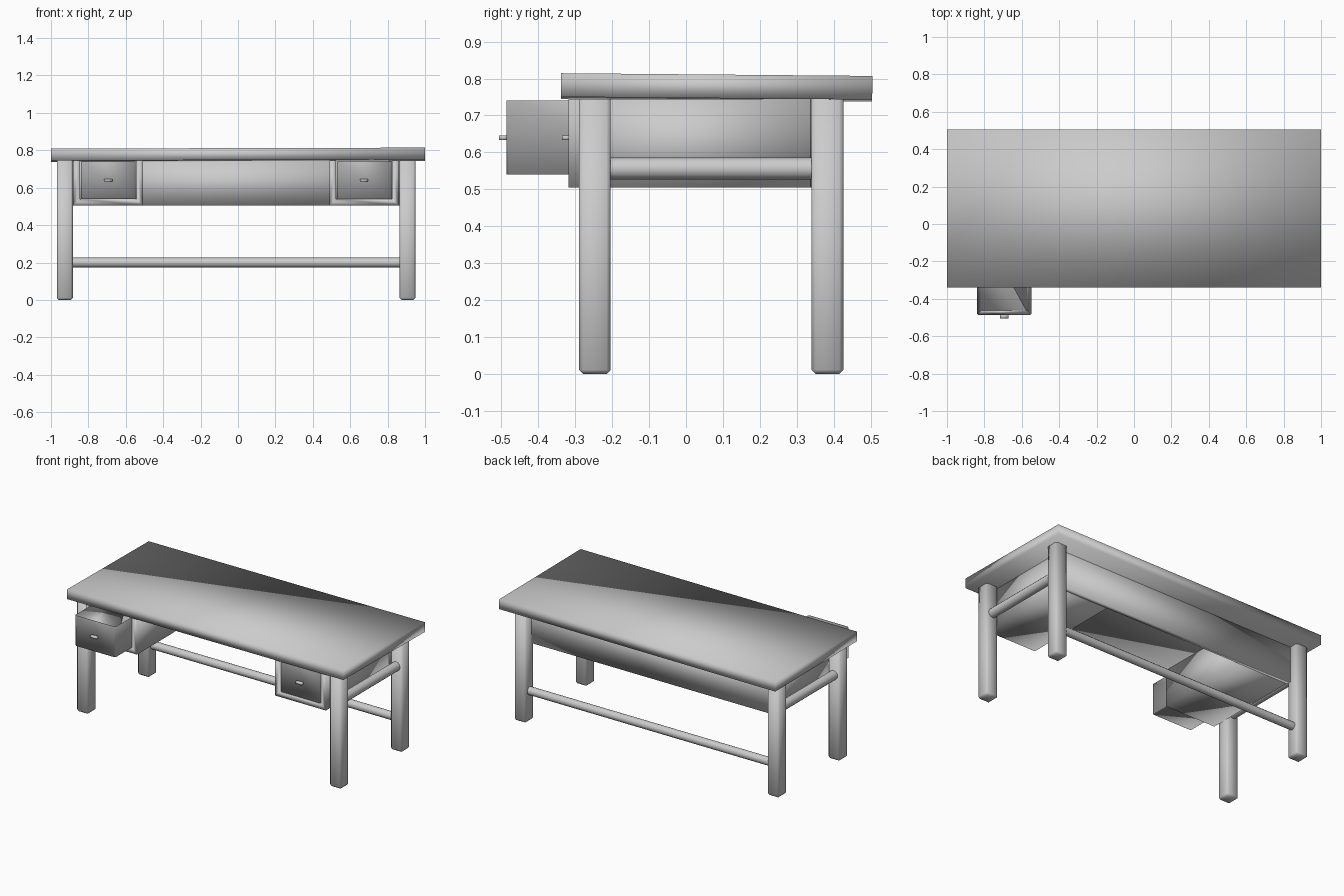
import bpy, bmesh, math
from mathutils import Matrix, Vector

old = bpy.data.objects.get("Cube")
if old:
    bpy.data.objects.remove(old)

grey = bpy.data.materials.new("plain_grey")
grey.use_nodes = True
grey.diffuse_color = (0.6, 0.6, 0.6, 1)
grey.node_tree.nodes["Principled BSDF"].inputs["Base Color"].default_value = (0.6, 0.6, 0.6, 1)

MID = -0.01      # centre line of the frame
UNDER = 0.745    # underside of the top


def finish(name, bm):
    bmesh.ops.recalc_face_normals(bm, faces=bm.faces)
    for f in bm.faces:
        f.smooth = True
    mesh = bpy.data.meshes.new(name)
    bm.to_mesh(mesh)
    bm.free()
    mesh.materials.append(grey)
    ob = bpy.data.objects.new(name, mesh)
    bpy.context.collection.objects.link(ob)
    return ob


def box_mesh(lo, hi):
    lo, hi = Vector(lo), Vector(hi)
    bm = bmesh.new()
    bmesh.ops.create_cube(bm, size=1)
    bmesh.ops.scale(bm, vec=hi - lo, verts=bm.verts)
    bmesh.ops.translate(bm, vec=(lo + hi) / 2, verts=bm.verts)
    return bm


def bevel(bm, edges, width):
    bmesh.ops.bevel(bm, geom=edges, offset=width, segments=1, affect='EDGES')


def rail(name, start, end, radius):
    start, end = Vector(start), Vector(end)
    bm = bmesh.new()
    bmesh.ops.create_cone(bm, cap_ends=True, segments=12, radius1=radius,
                          radius2=radius, depth=(end - start).length)
    turn = (end - start).to_track_quat('Z', 'Y').to_matrix().to_4x4()
    bmesh.ops.transform(bm, matrix=Matrix.Translation((start + end) / 2) @ turn, verts=bm.verts)
    ob = finish(name, bm)
    # Flat end caps
    for p in ob.data.polygons:
        p.use_smooth = len(p.vertices) == 4


def leg(name, x, y):
    h = 0.043
    bm = box_mesh((x - h, y - h, 0), (x + h, y + h, UNDER))
    edges = [e for e in bm.edges if max(v.co.z for v in e.verts) < 0.1
             or abs(e.verts[0].co.z - e.verts[1].co.z) > 0.1]
    bevel(bm, edges, 0.011)
    finish(name, bm)


def cabinet(name, x):
    # Open-topped channel running from the front to the back panel
    w, wall, z0 = 0.185, 0.035, 0.505
    profile = [(-w, UNDER), (-w, z0), (w, z0), (w, UNDER), (w - wall, UNDER),
               (w - wall, z0 + wall), (wall - w, z0 + wall), (wall - w, UNDER)]
    bm = bmesh.new()
    face = bm.faces.new([bm.verts.new((x + px, -0.318, pz)) for px, pz in profile])
    ext = bmesh.ops.extrude_face_region(bm, geom=[face], use_keep_orig=True)
    verts = [g for g in ext["geom"] if isinstance(g, bmesh.types.BMVert)]
    bmesh.ops.translate(bm, vec=(0, 0.655, 0), verts=verts)
    finish(name, bm)


def drawer(name, x, front):
    # Tray hollowed from above
    bm = box_mesh((x - 0.146, front, 0.54), (x + 0.146, front + 0.5, 0.74))
    bevel(bm, [e for e in bm.edges if abs(e.verts[0].co.z - e.verts[1].co.z) > 0.1], 0.007)
    bm.normal_update()
    top = max(bm.faces, key=lambda f: f.calc_center_median().z)
    bmesh.ops.inset_region(bm, faces=[top], thickness=0.026)
    bmesh.ops.translate(bm, vec=(0, 0, -0.175), verts=top.verts)
    finish(name, bm)
    # Small pull
    finish(name + "_handle", box_mesh((x - 0.022, front - 0.02, 0.633),
                                      (x + 0.022, front + 0.005, 0.646)))


# Table top, resting very slightly out of level
bm = box_mesh((-1, -0.4215, -0.032), (1, 0.4215, 0.032))
bmesh.ops.transform(bm, matrix=Matrix.Translation((0, 0.083, 0.776))
                    @ Matrix.Rotation(math.radians(-0.5), 4, 'X')
                    @ Matrix.Rotation(math.radians(-0.15), 4, 'Y'), verts=bm.verts)
finish("table_top", bm)

# Legs, side rails, cabinets and drawers
for side, s, front in (("right", -1, -0.486), ("left", 1, -0.316)):
    x = MID + s * 0.916
    leg(side + "_front_leg", x, -0.247)
    leg(side + "_back_leg", x, 0.383)
    rail(side + "_side_rail", (x, -0.21, 0.556), (x, 0.345, 0.556), 0.03)
    cx = MID + s * 0.684
    cabinet(side + "_cabinet", cx)
    drawer(side + "_drawer", cx, front)

# Back panel and stretcher
finish("back_panel", box_mesh((MID - 0.874, 0.337, 0.505), (MID + 0.874, 0.367, UNDER)))
rail("back_stretcher", (MID - 0.88, 0.383, 0.2), (MID + 0.88, 0.383, 0.2), 0.026)
